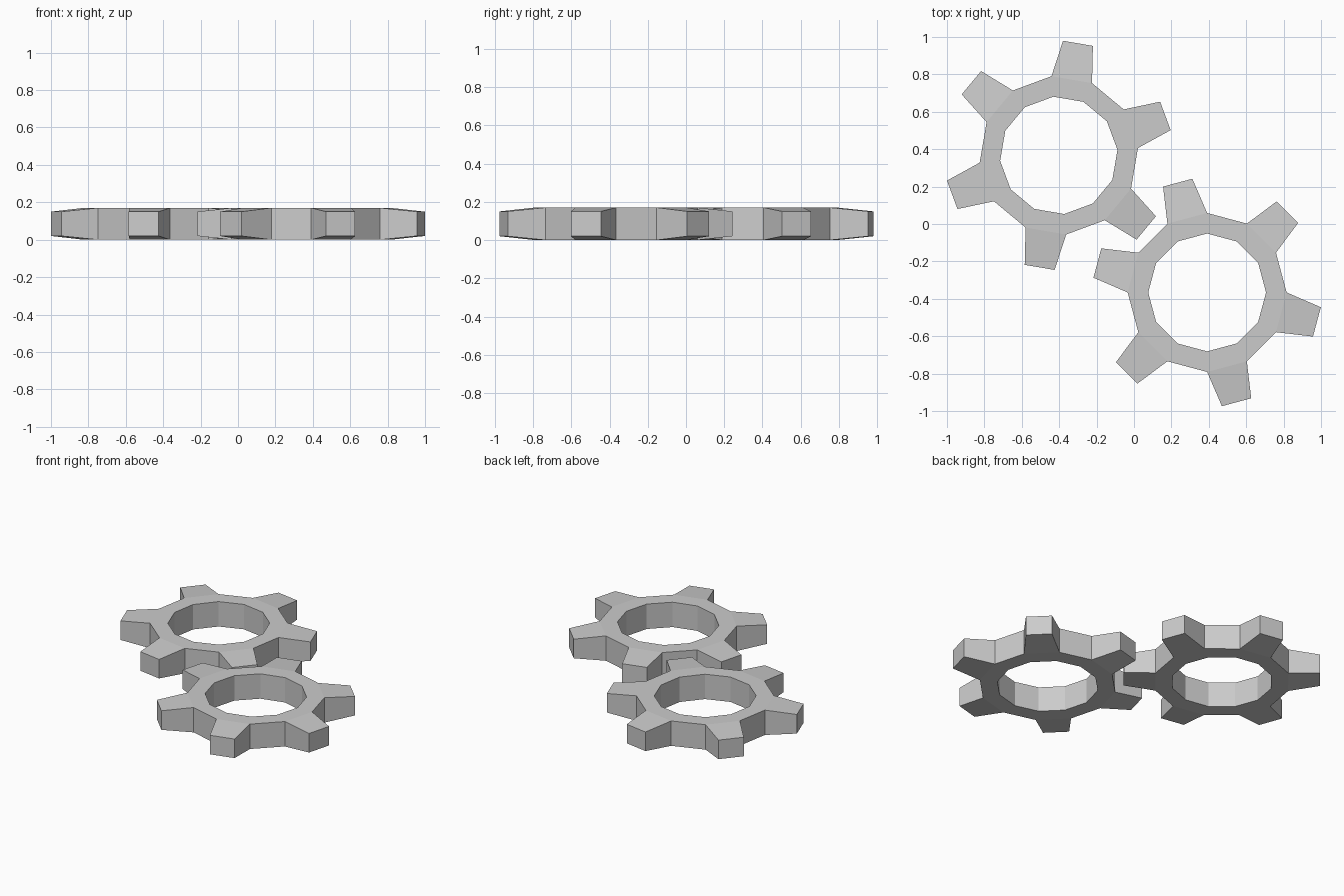
import bpy, bmesh
from math import radians, cos, sin

if "Cube" in bpy.data.objects:
    bpy.data.objects.remove(bpy.data.objects["Cube"])

R_IN, R_ROOT, R_TIP = 0.315, 0.425, 0.613
HEIGHT, TAPER = 0.17, 0.02
TEETH = 6


def gear(name, cx, cy, tooth_angle):
    bm = bmesh.new()

    def column(r, deg, inset=0.0):
        # bottom and top vertex at one polar position
        a = radians(deg)
        return [bm.verts.new((r * cos(a), r * sin(a), z)) for z in (inset, HEIGHT - inset)]

    n = TEETH * 2
    angles = [tooth_angle - 15 + 30 * i for i in range(n)]
    inner = [column(R_IN, a) for a in angles]
    root = [column(R_ROOT, a) for a in angles]

    def wall(p, q):
        bm.faces.new((p[0], q[0], q[1], p[1]))

    def caps(a, b, c, d):
        bm.faces.new((a[1], b[1], c[1], d[1]))
        bm.faces.new((d[0], c[0], b[0], a[0]))

    for i in range(n):
        j = (i + 1) % n
        # ring segment
        caps(inner[i], root[i], root[j], inner[j])
        wall(inner[j], inner[i])
        if i % 2:
            wall(root[i], root[j])
        else:
            # tapered tooth
            mid = angles[i] + 15
            t0, t1 = column(R_TIP, mid - 7.6, TAPER), column(R_TIP, mid + 7.6, TAPER)
            caps(root[i], t0, t1, root[j])
            wall(root[i], t0)
            wall(t0, t1)
            wall(t1, root[j])

    bmesh.ops.recalc_face_normals(bm, faces=bm.faces)
    mesh = bpy.data.meshes.new(name)
    bm.to_mesh(mesh)
    bm.free()
    obj = bpy.data.objects.new(name, mesh)
    obj.location = (cx, cy, 0)
    bpy.context.collection.objects.link(obj)


gear("back_left_gear", -0.402, 0.367, 20.3)
gear("front_right_gear", 0.391, -0.366, 45)
